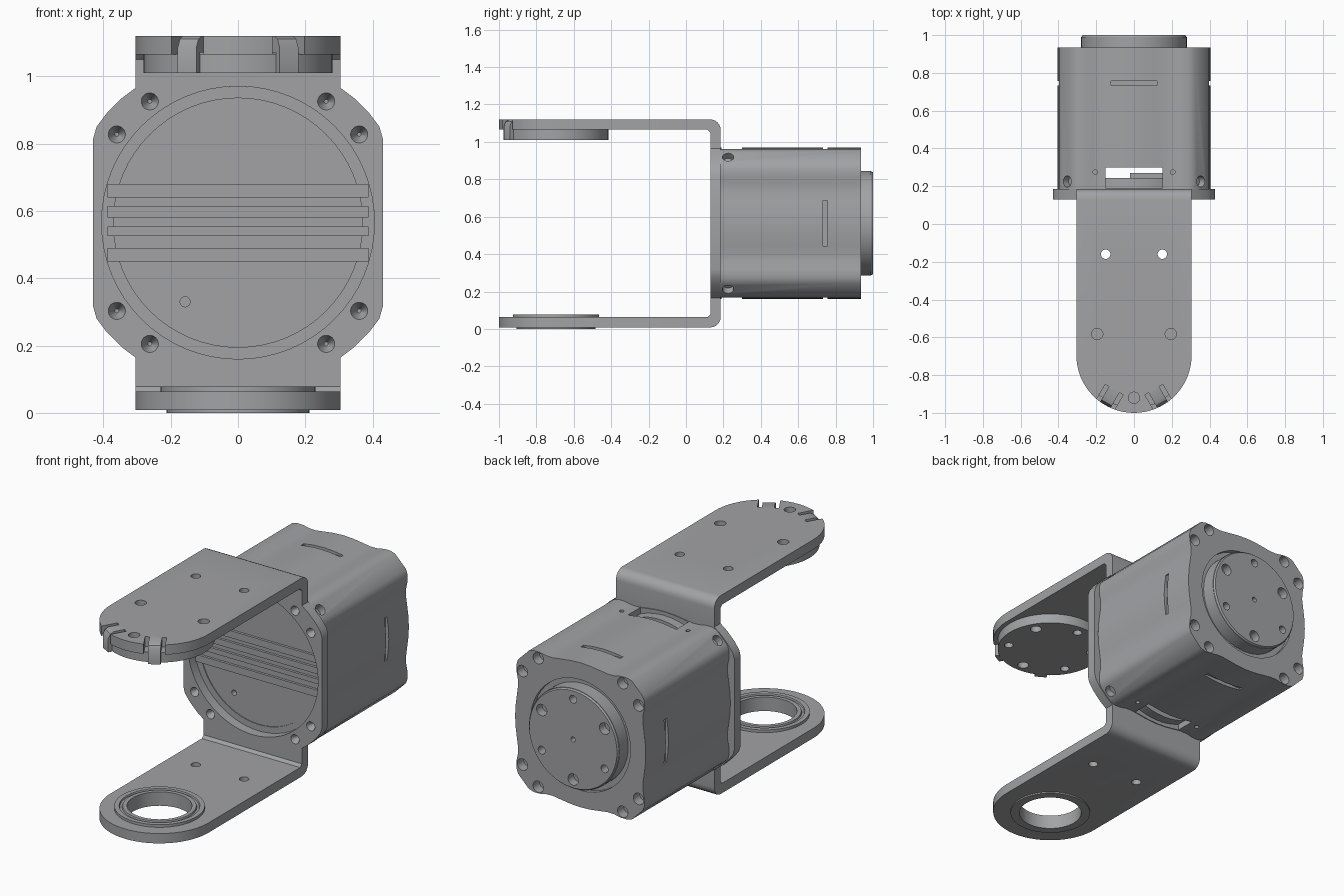
import bpy, bmesh, math
from mathutils import Vector

if "Cube" in bpy.data.objects:
    bpy.data.objects.remove(bpy.data.objects["Cube"])

CZ = 0.565      # height of the motor axis
PY = -0.695     # pivot position along y
GREY = bpy.data.materials.new("cast grey")
GREY.diffuse_color = (0.36, 0.365, 0.38, 1)
GREY.use_nodes = True
GREY.node_tree.nodes["Principled BSDF"].inputs["Base Color"].default_value = GREY.diffuse_color


def place(axis, u, v, w):
    return {"x": (w, u, v), "y": (u, w, v), "z": (u, v, w)}[axis]


def solid(bm, pts, axis, a, b):
    """Extrude a 2D outline along an axis from a to b."""
    lo = [bm.verts.new(place(axis, u, v, a)) for u, v in pts]
    hi = [bm.verts.new(place(axis, u, v, b)) for u, v in pts]
    bm.faces.new(lo)
    bm.faces.new(hi[::-1])
    for i in range(len(pts)):
        j = (i + 1) % len(pts)
        bm.faces.new((lo[i], hi[i], hi[j], lo[j]))


def box(bm, x0, x1, y0, y1, z0, z1):
    solid(bm, [(x0, y0), (x1, y0), (x1, y1), (x0, y1)], "z", z0, z1)


def rod(bm, p, q, r1, r2=None, n=20):
    """Cylinder or cone between two points."""
    p, q = Vector(p), Vector(q)
    d = q - p
    u = d.orthogonal().normalized()
    v = d.normalized().cross(u)
    rings = []
    for c, r in ((p, r1), (q, r1 if r2 is None else r2)):
        rings.append([bm.verts.new(c + r * (u * math.cos(t) + v * math.sin(t)))
                      for t in (2 * math.pi * i / n for i in range(n))])
    lo, hi = rings
    bm.faces.new(lo)
    bm.faces.new(hi[::-1])
    for i in range(n):
        j = (i + 1) % n
        bm.faces.new((lo[i], hi[i], hi[j], lo[j]))


def make(name, bm):
    bmesh.ops.recalc_face_normals(bm, faces=bm.faces)
    me = bpy.data.meshes.new(name)
    bm.to_mesh(me)
    bm.free()
    me.materials.append(GREY)
    ob = bpy.data.objects.new(name, me)
    bpy.context.collection.objects.link(ob)
    return ob


def boolean(ob, bm, op="DIFFERENCE"):
    tool = make("cutter", bm)
    tool.hide_render = True
    m = ob.modifiers.new("bool", "BOOLEAN")
    m.operation, m.object, m.solver = op, tool, "EXACT"
    me = bpy.data.meshes.new_from_object(
        ob.evaluated_get(bpy.context.evaluated_depsgraph_get()))
    ob.modifiers.clear()
    ob.data = me
    bpy.data.objects.remove(tool)


def mirror4(pts):
    """Repeat a first-quadrant outline (from +y axis to +x axis) all round."""
    q2 = [(u, -v) for u, v in reversed(pts)]
    half = pts + q2
    full = half + [(-u, v) for u, v in reversed(half)]
    out = []
    for u, v in full:
        if not out or (u, v) != out[-1]:
            out.append((u, v))
    return [(u, v + CZ) for u, v in (out[:-1] if out[0] == out[-1] else out)]


SCREWS = [(sx * a, CZ + sz * b) for sx in (1, -1) for sz in (1, -1)
          for a, b in ((0.262, 0.36), (0.36, 0.262))]
RING = [(0.225 * math.cos(math.radians(a)), 0.225 * math.sin(math.radians(a)))
        for a in range(30, 390, 60)]          # even items large, odd items small

# U bracket: bent strip with rounded ends and a winged mounting plate
arc = [(0.13 + 0.055 * math.sin(t), 1.065 + 0.055 * math.cos(t))
       for t in (math.pi / 2 * i / 6 for i in range(7))]
top = [(-1.1, 1.12)] + arc
outer = top + [(y, 1.128 - z) for y, z in reversed(top)]
inner = [(-1.1, 0.063), (0.115, 0.063), (0.13, 0.078),
         (0.13, 1.05), (0.115, 1.065), (-1.1, 1.065)]
bm = bmesh.new()
solid(bm, outer + inner, "x", -0.305, 0.305)
bracket = make("bracket", bm)
bm = bmesh.new()
solid(bm, [(0.4, 0.4), (-0.4, 0.4)] + [(-0.4, PY + 0.01), (-0.305, PY)][1:] +
      [(-0.305 * math.cos(t), PY - 0.305 * math.sin(t))
       for t in (math.pi * i / 32 for i in range(1, 32))] + [(0.305, PY)], "z", -0.2, 1.3)
boolean(bracket, bm, "INTERSECT")
bm = bmesh.new()
solid(bm, mirror4([(0.305, 0.4), (0.345, 0.37), (0.39, 0.325), (0.42, 0.285),
                   (0.43, 0.25)]), "y", 0.13, 0.185)
boolean(bracket, bm, "UNION")

# bracket holes, bore and end notches
bm = bmesh.new()
rod(bm, (0, 0.1, CZ), (0, 0.25, CZ), 0.405, n=64)
for x, z in SCREWS:
    rod(bm, (x, 0.129, z), (x, 0.175, z), 0.026, 0.006)
for x in (-0.15, 0.15):
    rod(bm, (x, -0.16, -0.1), (x, -0.16, 1.3), 0.025)
for x, y in RING[::2]:
    rod(bm, (x, PY + y, 1.04), (x, PY + y, 1.3), 0.03)
rod(bm, (0, PY, -0.1), (0, PY, 0.3), 0.19, n=48)
for s in (-1, 1):
    d, t = Vector((s * 0.5, -0.866)), Vector((0.866, s * 0.5))
    o = Vector((0, PY))
    solid(bm, [tuple(o + d * r + t * w) for r, w in
               ((0.21, -0.055), (0.21, 0.055), (0.34, 0.055), (0.34, -0.055))], "z", 1.04, 1.2)
boolean(bracket, bm)

# bent clips at the end of the upper arm
bm = bmesh.new()
clip = [(0.19, 1.12), (0.27, 1.12), (0.29, 1.11), (0.303, 1.085), (0.303, 1.01),
        (0.28, 1.01), (0.28, 1.07), (0.19, 1.07)]
for s in (-1, 1):
    d, t = Vector((s * 0.5, -0.866, 0)), Vector((0.866, s * 0.5, 0))
    sides = [[bm.verts.new(Vector((0, PY, z)) + d * r + t * w) for r, z in clip]
             for w in (-0.032, 0.032)]
    bm.faces.new(sides[0])
    bm.faces.new(sides[1][::-1])
    for i in range(len(clip)):
        j = (i + 1) % len(clip)
        bm.faces.new((sides[0][i], sides[1][i], sides[1][j], sides[0][j]))
make("end_clips", bm)

# horn disc under the upper arm
bm = bmesh.new()
rod(bm, (0, PY, 1.01), (0, PY, 1.066), 0.28, n=64)
horn = make("upper_disc", bm)
bm = bmesh.new()
for i, (x, y) in enumerate(RING):
    rod(bm, (x, PY + y, 0.99), (x, PY + y, 1.055), 0.03 if i % 2 == 0 else 0.024)
boolean(horn, bm)

# stepped bearing ring in the lower arm
bm = bmesh.new()
prof = [(0.165, 0), (0.212, 0), (0.212, 0.008), (0.19, 0.02), (0.19, 0.06), (0.23, 0.063),
        (0.23, 0.078), (0.205, 0.078), (0.202, 0.07), (0.19, 0.07), (0.187, 0.078), (0.165, 0.078)]
vs = [bm.verts.new((r, PY, z)) for r, z in prof]
es = [bm.edges.new((vs[i], vs[(i + 1) % len(vs)])) for i in range(len(vs))]
bmesh.ops.spin(bm, geom=vs + es, cent=(0, PY, 0), axis=(0, 0, 1),
               angle=2 * math.pi, steps=64, use_merge=True)
bmesh.ops.remove_doubles(bm, verts=bm.verts, dist=1e-5)
make("bearing_ring", bm)

# motor housing: bulged sides with chamfered corner lobes
q = [(0, 0.405), (0.06, 0.402), (0.12, 0.394), (0.17, 0.387), (0.21, 0.388),
     (0.25, 0.396), (0.29, 0.397), (0.32, 0.387)]
bm = bmesh.new()
solid(bm, mirror4(q + [(v, u) for u, v in reversed(q)]), "y", 0.185, 0.935)
housing = make("motor_housing", bm)
bm = bmesh.new()
rod(bm, (0, 0.1, CZ), (0, 0.31, CZ), 0.37, n=64)
boolean(housing, bm)
bm = bmesh.new()
box(bm, -0.15, 0.15, 0.19, 0.3, -0.1, 1.3)              # cable openings
rod(bm, (0, 0.912, CZ), (0, 1.1, CZ), 0.31, n=64)       # rear recess
for x, z in SCREWS:
    rod(bm, (x, 0.88, z), (x, 1.0, z), 0.032)
for sx in (-1, 1):
    box(bm, sx * 0.385, sx * 0.45, 0.733, 0.757, CZ - 0.122, CZ + 0.122)
    for sz in (-1, 1):
        rod(bm, (sx * 0.325, 0.225, CZ + sz * 0.325), (sx * 0.42, 0.225, CZ + sz * 0.42), 0.03)
        rod(bm, (sx * 0.205, 0.275, CZ + sz * 0.37), (sx * 0.205, 0.275, CZ + sz * 0.45), 0.012)
for s in (-1, 1):
    box(bm, -0.122, 0.122, 0.733, 0.757, CZ + s * 0.385, CZ + s * 0.45)
boolean(housing, bm)

# output disc at the back
bm = bmesh.new()
rod(bm, (0, 0.9, CZ), (0, 0.99, CZ), 0.28, n=64)
disc = make("output_disc", bm)
bm = bmesh.new()
rod(bm, (0, 0.985, CZ), (0, 1.0, CZ), 0.28, 0.272, n=64)
boolean(disc, bm, "UNION")
bm = bmesh.new()
for i, (x, z) in enumerate(RING):
    rod(bm, (x, 0.95, CZ + z), (x, 1.1, CZ + z), 0.032 if i % 2 == 0 else 0.022)
rod(bm, (0, 0.95, CZ), (0, 1.1, CZ), 0.014)
boolean(disc, bm)

# front cover with horizontal ribs and a small connector behind it
bm = bmesh.new()
rod(bm, (0, 0.19, CZ), (0, 0.243, CZ), 0.385, n=64)
cover = make("front_cover", bm)
bm = bmesh.new()
rod(bm, (-0.157, 0.17, 0.33), (-0.157, 0.22, 0.33), 0.015)
boolean(cover, bm)
bm = bmesh.new()
for z0, z1 in ((0.45, 0.49), (0.525, 0.553), (0.58, 0.615), (0.64, 0.68)):
    box(bm, -0.388, 0.388, 0.176, 0.195, z0, z1)
make("cover_ribs", bm)
bm = bmesh.new()
box(bm, -0.02, 0.15, 0.24, 0.27, 0.5, 0.85)
make("connector", bm)

bpy.ops.object.select_all(action="SELECT")
bpy.context.view_layer.objects.active = bracket
bpy.ops.object.shade_smooth_by_angle(angle=math.radians(28))
